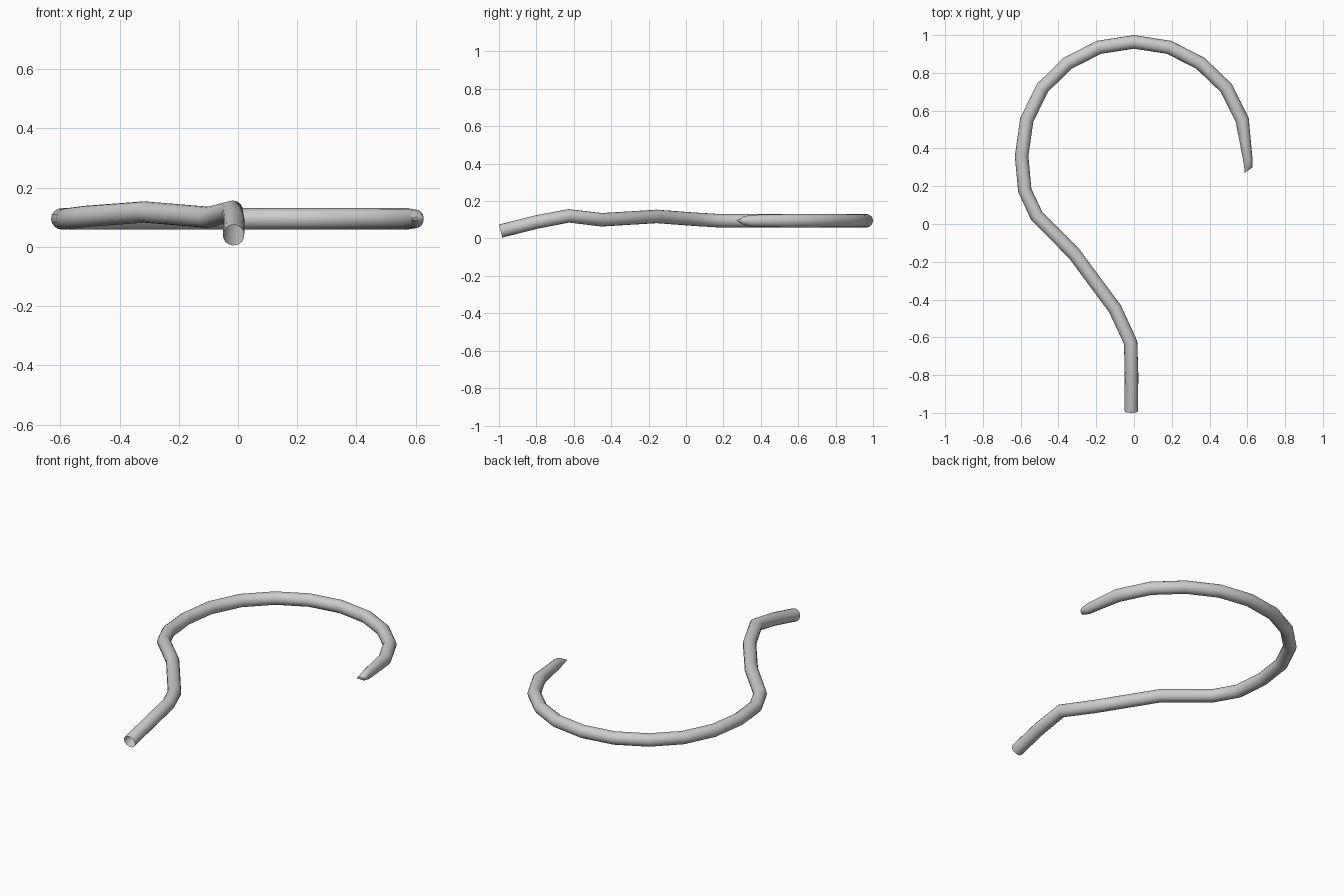
import bpy, bmesh, math
from mathutils import Vector

if "Cube" in bpy.data.objects:
    bpy.data.objects.remove(bpy.data.objects["Cube"])

R = 0.036
SIDES = 16
Z = 0.095

# centre line of the bent tube: x, y, z, half width, half height
stations = [
    (-0.015, -0.991, 0.040, R, R),
    (-0.013, -0.800, 0.088, R, R),
    (-0.018, -0.627, 0.121, R, R),
    (-0.100, -0.450, 0.100, R, R),
    (-0.317, -0.157, 0.118, R, R),
    (-0.515, 0.043, 0.103, R, R),
    (-0.578, 0.177, Z, R, R),
    (-0.595, 0.360, Z, R, R),
    (-0.568, 0.550, Z, R, R),
    (-0.485, 0.720, Z, R, R),
    (-0.353, 0.850, Z, R, R),
    (-0.187, 0.935, Z, R, R),
    (0.000, 0.964, Z, R, R),
    (0.187, 0.935, Z, R, R),
    (0.353, 0.850, Z, R, R),
    (0.488, 0.720, Z, R, R),
    (0.573, 0.550, Z, R, R),
    # tapered, pinched tip
    (0.602, 0.345, Z, 0.025, 0.031),
    (0.605, 0.305, Z, 0.022, 0.021),
    (0.606, 0.285, Z, 0.020, 0.006),
]

pts = [Vector(s[:3]) for s in stations]
bm = bmesh.new()
rings = []
for i, (x, y, z, w, h) in enumerate(stations):
    before = (pts[i] - pts[max(i - 1, 0)]).normalized()
    after = (pts[min(i + 1, len(pts) - 1)] - pts[i]).normalized()
    t = (before + after).normalized()
    side = t.cross(Vector((0, 0, 1))).normalized()
    up = side.cross(t)
    ring = []
    for k in range(SIDES):
        a = 2 * math.pi * k / SIDES
        ring.append(bm.verts.new(pts[i] + side * w * math.cos(a) + up * h * math.sin(a)))
    # slanted cut at the very tip
    if i == len(stations) - 1:
        for v in ring:
            v.co.y += (v.co.x - x) * 0.65
    rings.append(ring)

# tube walls, open at the handle end, closed at the tip
for a, b in zip(rings, rings[1:]):
    for k in range(SIDES):
        n = (k + 1) % SIDES
        bm.faces.new((a[k], a[n], b[n], b[k]))
bm.faces.new(rings[-1])
bmesh.ops.recalc_face_normals(bm, faces=bm.faces)

mesh = bpy.data.meshes.new("hook_tube")
bm.to_mesh(mesh)
bm.free()
hook = bpy.data.objects.new("hook_tube", mesh)
bpy.context.collection.objects.link(hook)
bpy.context.view_layer.objects.active = hook
hook.select_set(True)
bpy.ops.object.shade_smooth_by_angle(angle=math.radians(40))
